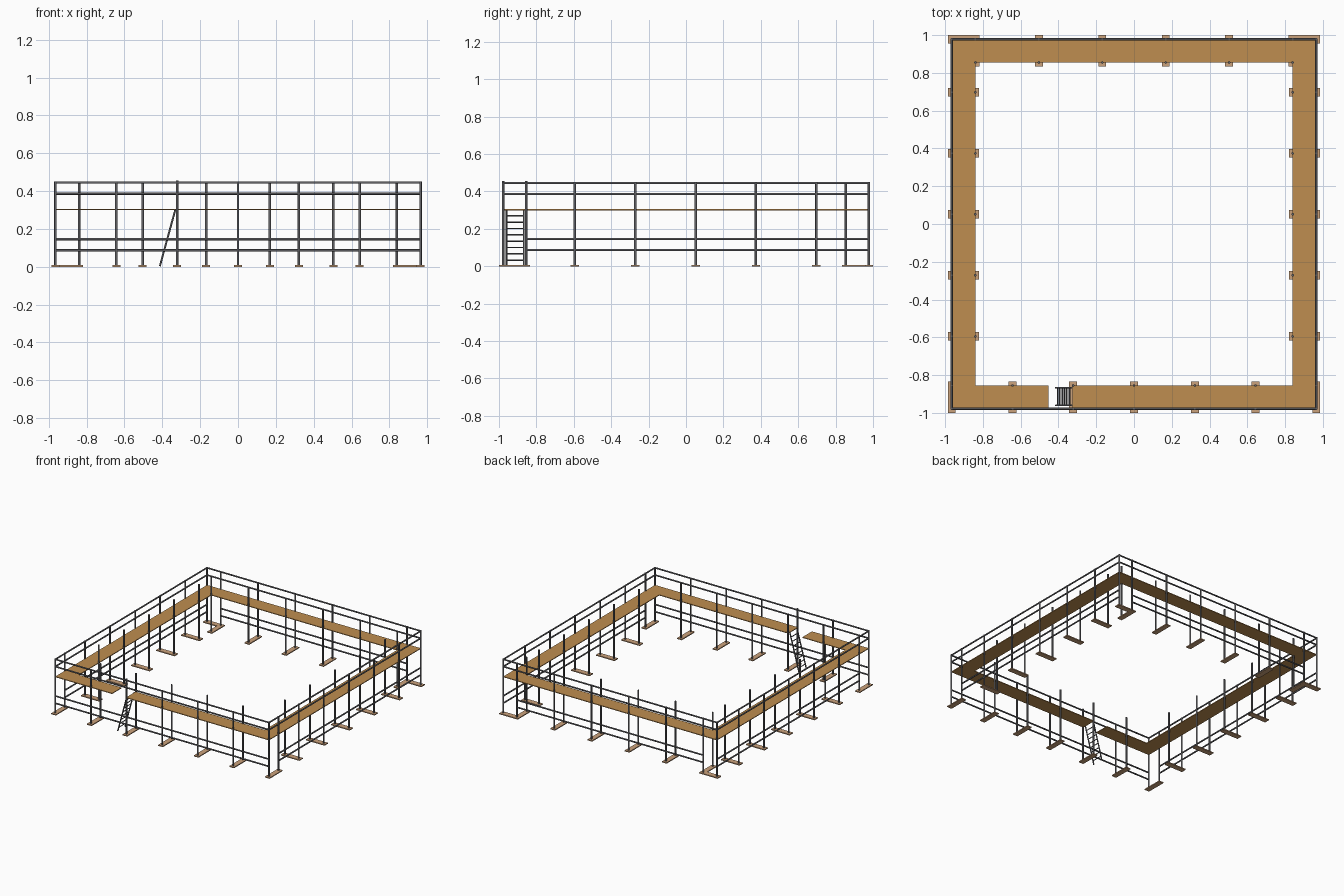
import bpy, bmesh, math
from mathutils import Vector, Matrix

if "Cube" in bpy.data.objects:
    bpy.data.objects.remove(bpy.data.objects["Cube"])


def material(name, rgb):
    m = bpy.data.materials.new(name)
    m.diffuse_color = (*rgb, 1)
    m.use_nodes = True
    m.node_tree.nodes["Principled BSDF"].inputs["Base Color"].default_value = m.diffuse_color
    return m


STEEL = material("steel", (0.13, 0.13, 0.14))
DECK = material("deck_wood", (0.52, 0.27, 0.08))
SOLE = material("sole_wood", (0.60, 0.36, 0.20))

XO, XI = 0.965, 0.84     # outer and inner post lines, sides
YO, YI = 0.978, 0.855    # outer and inner post lines, front and back
DECK_Z = 0.305


def finish(bm, name, mat, smooth=False):
    me = bpy.data.meshes.new(name)
    bm.to_mesh(me)
    bm.free()
    ob = bpy.data.objects.new(name, me)
    bpy.context.collection.objects.link(ob)
    me.materials.append(mat)
    if smooth:
        bpy.ops.object.select_all(action='DESELECT')
        ob.select_set(True)
        bpy.context.view_layer.objects.active = ob
        bpy.ops.object.shade_smooth_by_angle(angle=math.radians(50))
    return ob


def tube(bm, a, b, r):
    a, b = Vector(a), Vector(b)
    d = b - a
    mat = Matrix.Translation((a + b) / 2) @ d.to_track_quat('Z', 'Y').to_matrix().to_4x4()
    bmesh.ops.create_cone(bm, cap_ends=True, segments=10, radius1=r, radius2=r,
                          depth=d.length, matrix=mat)


def box(bm, x0, x1, y0, y1, z0, z1):
    mat = (Matrix.Translation(((x0 + x1) / 2, (y0 + y1) / 2, (z0 + z1) / 2))
           @ Matrix.Diagonal((x1 - x0, y1 - y0, z1 - z0, 1)))
    bmesh.ops.create_cube(bm, size=1, matrix=mat)


# Frames: a pair of posts standing on one sole board
posts, soles = set(), []
for x in (-XO, -0.643, -0.322, 0, 0.322, 0.643, XO):
    posts |= {(x, -YO), (x, -YI)}
    soles.append((x - 0.021, x + 0.021, -1, -0.833))
for x in (-XI, -0.504, -0.168, 0.168, 0.504, XI):
    posts |= {(x, YO), (x, YI)}
    soles.append((x - 0.021, x + 0.021, 0.833, 1))
for y in (-0.595, -0.271, 0.052, 0.374, 0.697, YO):
    for s in (-1, 1):
        posts |= {(s * XO, y), (s * XI, y)}
        xs = sorted((s * 0.82, s * 0.986))
        soles.append((*xs, y - 0.022, y + 0.022))

bm = bmesh.new()
for x, y in sorted(posts):
    top = 0.457 if x == -0.322 else 0.45
    tube(bm, (x, y, 0.006), (x, y, top), 0.0068)
finish(bm, "posts", STEEL, True)

bm = bmesh.new()
for s in soles:
    box(bm, *s, 0, 0.008)
finish(bm, "sole_boards", SOLE)

# Guard rails above the deck, all the way round
bm = bmesh.new()
for z in (0.445, 0.386):
    for s in (-1, 1):
        tube(bm, (-XO, s * YO, z), (XO, s * YO, z), 0.006)
        tube(bm, (s * XO, -YO, z), (s * XO, YO, z), 0.006)
finish(bm, "guard_rails", STEEL, True)

# Lower bracing rails on the outer post line
bm = bmesh.new()
for z in (0.146, 0.087):
    tube(bm, (-XO, -YO, z), (XO, -YO, z), 0.006)
    tube(bm, (-XI, YO, z), (XI, YO, z), 0.006)
    for s in (-1, 1):
        tube(bm, (s * XO, -YI, z), (s * XO, YO, z), 0.006)
finish(bm, "lower_rails", STEEL, True)

# Walkway deck, with an opening for the ladder at the front
bm = bmesh.new()
z0, z1 = DECK_Z - 0.006, DECK_Z
box(bm, -XO, -0.452, -YO, -YI, z0, z1)
box(bm, -0.326, XO, -YO, -YI, z0, z1)
box(bm, -XO, XO, YI, YO, z0, z1)
for a, b in ((-XO, -XI), (XI, XO)):
    box(bm, a, b, -YI, YI, z0, z1)
finish(bm, "walkway_deck", DECK)

# Leaning access ladder
bm = bmesh.new()
foot, head = Vector((-0.413, 0, 0.003)), Vector((-0.331, 0, 0.303))
ya, yb = -0.96, -0.867
for y in (ya, yb):
    off = Vector((0, y, 0))
    tube(bm, foot + off, head + off, 0.005)
for i in range(8):
    p = foot.lerp(head, (0.03 + i * 0.0345) / 0.305)
    tube(bm, (p.x, ya, p.z), (p.x, yb, p.z), 0.0035)
finish(bm, "ladder", STEEL, True)
